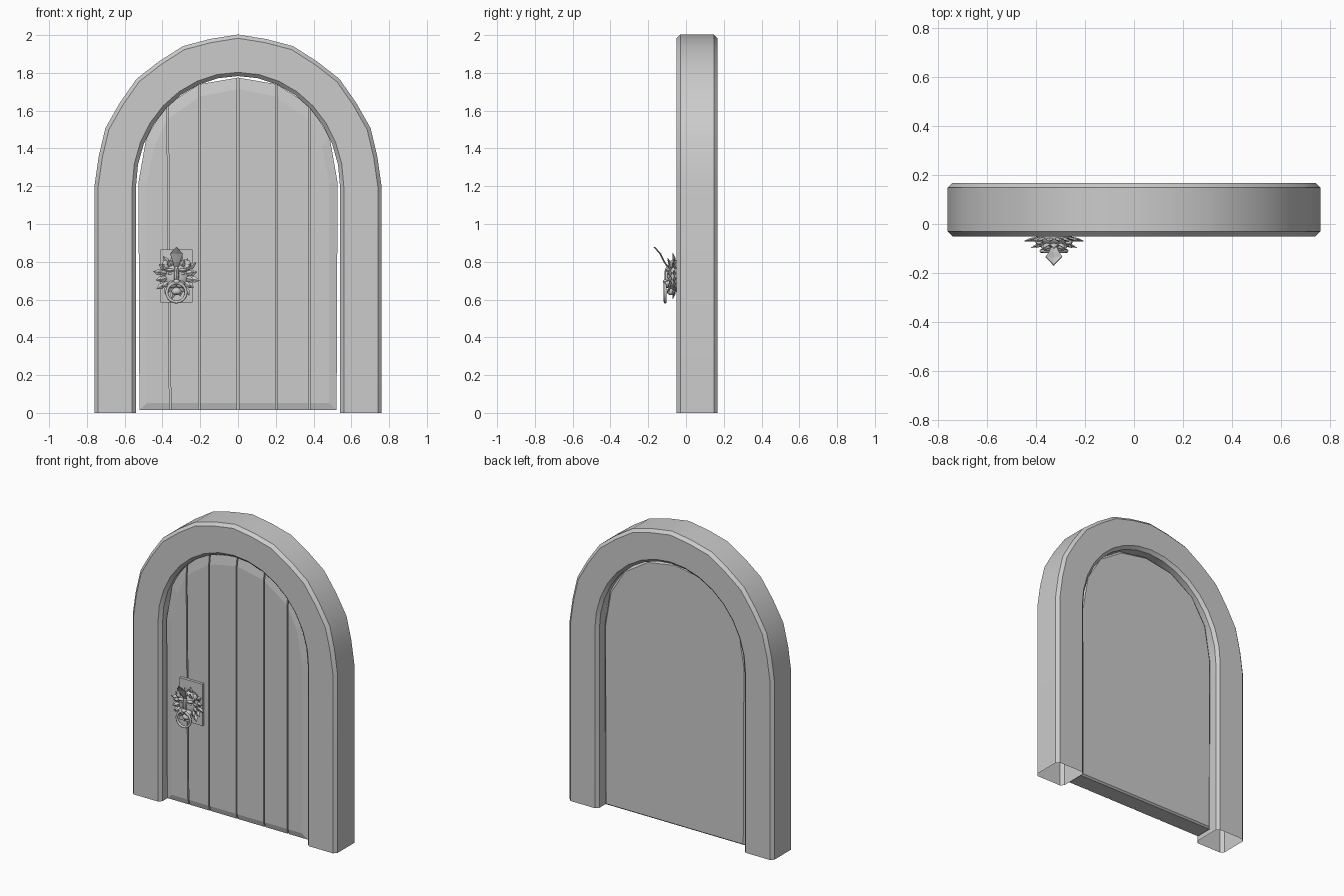
import bpy, bmesh
from math import sin, cos, pi, radians
from mathutils import Vector

if "Cube" in bpy.data.objects:
    bpy.data.objects.remove(bpy.data.objects["Cube"])


def finish(bm, name, smooth=None, fix=True):
    if fix:
        bmesh.ops.recalc_face_normals(bm, faces=bm.faces[:])
    me = bpy.data.meshes.new(name)
    bm.to_mesh(me)
    bm.free()
    ob = bpy.data.objects.new(name, me)
    bpy.context.collection.objects.link(ob)
    if smooth:
        bpy.ops.object.select_all(action='DESELECT')
        bpy.context.view_layer.objects.active = ob
        ob.select_set(True)
        bpy.ops.object.shade_smooth_by_angle(angle=radians(smooth))
    return ob


def bridge(bm, a, b, closed=True):
    n = len(a)
    for i in range(n if closed else n - 1):
        j = (i + 1) % n
        bm.faces.new((a[i], a[j], b[j], b[i]))


# Arched stone surround: chamfered section swept along the arch, open at the feet
section = [(.54, -.03), (.56, -.05), (.74, -.05), (.76, -.03),
           (.76, .148), (.74, .167), (.56, .167), (.54, .148)]
bm = bmesh.new()
SEG = 16
stations = []


def arch_ring(a, z0):
    ring = []
    for r, y in section:
        k = .99 if z0 is None and round(a / pi * SEG) % 2 and r > .7 else 1
        x = r * cos(a) * k
        z = 1.2 + (r + .043) * sin(a) * k if z0 is None else z0
        ring.append(bm.verts.new((x, y, z)))
    return ring


stations.append(arch_ring(0, 0))
stations += [arch_ring(pi * i / SEG, None) for i in range(SEG + 1)]
stations.append(arch_ring(pi, 0))
for a, b in zip(stations, stations[1:]):
    bridge(bm, a, b)
finish(bm, "door_surround", 25)

# Door leaf: arched slab with a chamfered border front and back
half = [(.522, .016), (.527, 1.22), (.485, 1.46), (.38, 1.63), (.205, 1.74)]
inner = [(.482, .052), (.482, 1.22), (.443, 1.41), (.372, 1.555), (.2, 1.675)]


def outline(h, top):
    return h + [(0, top)] + [(-x, z) for x, z in reversed(h)]


bm = bmesh.new()
out, inn = outline(half, 1.775), outline(inner, 1.715)
small = [(x * .975, .016 + (z - .016) * .987 + .01) for x, z in out]
rings = [[bm.verts.new((x, y, z)) for x, z in pts]
         for pts, y in ((inn, -.014), (out, -.004), (out, .108), (small, .12))]
for a, b in zip(rings, rings[1:]):
    bridge(bm, a, b)
bm.faces.new(rings[0])
bm.faces.new(rings[-1])
door = finish(bm, "door_leaf")

# Grooves between the planks
bm = bmesh.new()
for xb, xt in ((-.358, -.376), (-.205, -.205), (0, 0), (.203, .203), (.377, .377)):
    rs = []
    for x, z in ((xb, -.1), (xt, 2)):
        rs.append([bm.verts.new((x + dx, y, z)) for dx, y in
                   ((-.004, -.1), (.004, -.1), (.004, .012), (-.004, .012))])
    bridge(bm, *rs)
    for r in rs:
        bm.faces.new(r)
cutter = finish(bm, "groove_cutter")
cutter.hide_render = True
cutter.hide_viewport = True
mod = door.modifiers.new("grooves", 'BOOLEAN')
mod.operation = 'DIFFERENCE'
mod.solver = 'EXACT'
mod.object = cutter

# Knocker, centred on the animal face
CX, CZ = -.326, .725


def ball(bm, x, y, z, sx, sy, sz, u=12, v=8):
    vs = bmesh.ops.create_uvsphere(bm, u_segments=u, v_segments=v, radius=1)["verts"]
    for p in vs:
        p.co = Vector((CX + x + p.co.x * sx, y + p.co.y * sy, CZ + z + p.co.z * sz))


def leaf(bm, ang, r0, r1, w, y0, y1, mid=.6):
    d, s = Vector((cos(ang), 0, sin(ang))), Vector((-sin(ang), 0, cos(ang)))
    c = Vector((CX, 0, CZ))
    at = lambda r, y: c + d * r + Vector((0, y, 0))
    rm, ym = r0 + (r1 - r0) * mid, y0 + (y1 - y0) * mid
    b, t, l, r, f, k = [bm.verts.new(p) for p in (
        at(r0, y0), at(r1, y1), at(rm, ym) + s * w, at(rm, ym) - s * w,
        at(rm, ym - .009), at(rm, ym + .006))]
    for p in (f, k):
        for q in ((b, l), (l, t), (t, r), (r, b)):
            bm.faces.new((p, *q))


# Back plate
bm = bmesh.new()
for p in bmesh.ops.create_cube(bm, size=1)["verts"]:
    p.co = Vector((CX + p.co.x * .17, -.02 + p.co.y * .024, .725 + p.co.z * .28))
finish(bm, "knocker_plate")

# Mane: two rings of pointed locks
bm = bmesh.new()
for i in range(16):
    leaf(bm, 2 * pi * (i + .5) / 16, .03, .127 if i % 2 else .112, .016, -.045, -.07, .72)
for i in range(14):
    leaf(bm, 2 * pi * i / 14 + pi / 2, .03, .098, .016, -.065, -.098)
finish(bm, "knocker_mane")

# Crest: forward-curling tuft
bm = bmesh.new()
rows = [bm.verts.new((CX + sx * w, y - (0 if sx else .005), z))
        for w, y, z in ((.012, -.095, .77), (.02, -.115, .80), (.034, -.135, .842), (.002, -.167, .877))
        for sx in (-1, 0, 1)]
for i in range(3):
    bridge(bm, rows[i * 3:i * 3 + 3], rows[i * 3 + 3:i * 3 + 6], False)
crest = finish(bm, "knocker_crest")
sol = crest.modifiers.new("thickness", 'SOLIDIFY')
sol.thickness = .004

# Face: skull, brows, cheeks, nose, muzzle, ears
bm = bmesh.new()
ball(bm, 0, -.05, 0, .075, .05, .085)
ball(bm, 0, -.095, .005, .014, .02, .05, 8, 6)
ball(bm, 0, -.108, -.03, .02, .014, .012, 8, 6)
for s in (-1, 1):
    ball(bm, s * .033, -.09, .03, .024, .014, .01, 8, 6)
    ball(bm, s * .033, -.088, .012, .012, .01, .007, 8, 6)
    ball(bm, s * .022, -.094, -.045, .026, .02, .02, 10, 6)
    ball(bm, s * .06, -.075, .062, .016, .012, .022, 8, 6)
ball(bm, 0, -.08, -.082, .028, .022, .02, 10, 6)
finish(bm, "knocker_face", 40)

# Ring hanging from the mouth
bpy.ops.mesh.primitive_torus_add(major_radius=.051, minor_radius=.008, major_segments=20,
                                 minor_segments=8, location=(CX, -.11, .638),
                                 rotation=(pi / 2, 0, 0))
bpy.context.object.name = "knocker_ring"
bpy.ops.object.shade_smooth_by_angle(angle=radians(50))
